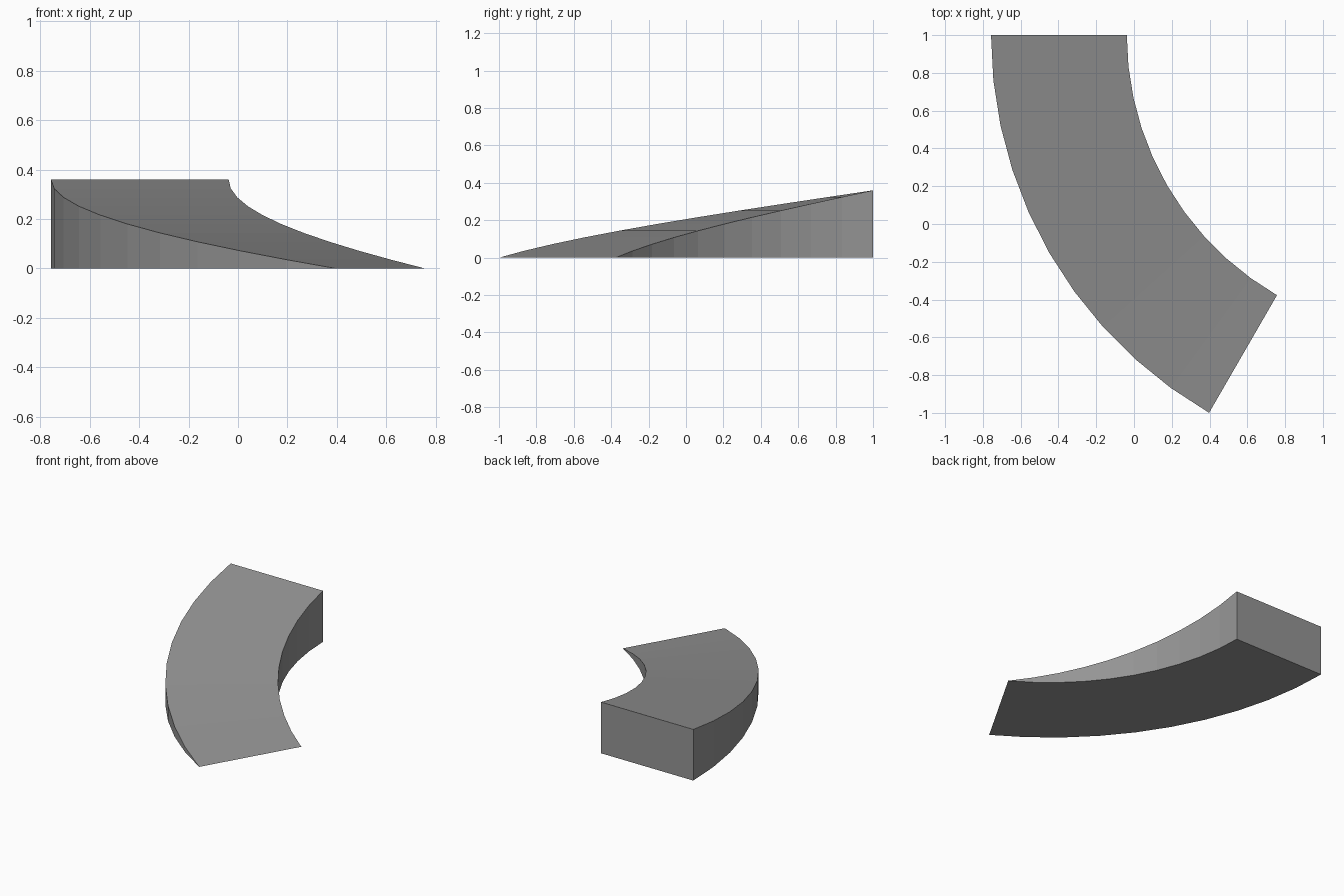
import bpy
import bmesh
from math import sin, cos, radians

cube = bpy.data.objects.get("Cube")
if cube:
    bpy.data.objects.remove(cube, do_unlink=True)

INNER, OUTER = 1.59, 2.309      # radii of the curved ramp
CENTRE_X, CENTRE_Y = 1.552, 1.0  # pivot of the bend
HEIGHT = 0.36
SWEEP, STEPS = radians(60), 10

# Plain grey material
grey = bpy.data.materials.new("plain grey")
grey.use_nodes = True
colour = (0.3, 0.3, 0.3, 1)
grey.diffuse_color = colour
grey.node_tree.nodes["Principled BSDF"].inputs["Base Color"].default_value = colour

bm = bmesh.new()


def section(step):
    """Cross-section loop: inner bottom, outer bottom, outer top, inner top."""
    t = step / STEPS
    a, top = SWEEP * t, HEIGHT * (1 - t)
    corners = ((INNER, 0), (OUTER, 0), (OUTER, top), (INNER, top))
    return [bm.verts.new((CENTRE_X - r * cos(a), CENTRE_Y - r * sin(a), z))
            for r, z in corners]


# Sweep the shrinking section around the bend
loops = [section(i) for i in range(STEPS + 1)]
bm.faces.new(loops[0])
for a, b in zip(loops, loops[1:]):
    for i in range(4):
        j = (i + 1) % 4
        bm.faces.new((a[i], a[j], b[j], b[i]))

# Close the thin end to a sharp edge
bmesh.ops.remove_doubles(bm, verts=bm.verts, dist=0.0001)
bmesh.ops.recalc_face_normals(bm, faces=bm.faces)

mesh = bpy.data.meshes.new("curved_ramp")
bm.to_mesh(mesh)
bm.free()
mesh.materials.append(grey)
ramp = bpy.data.objects.new("curved_ramp", mesh)
bpy.context.collection.objects.link(ramp)
